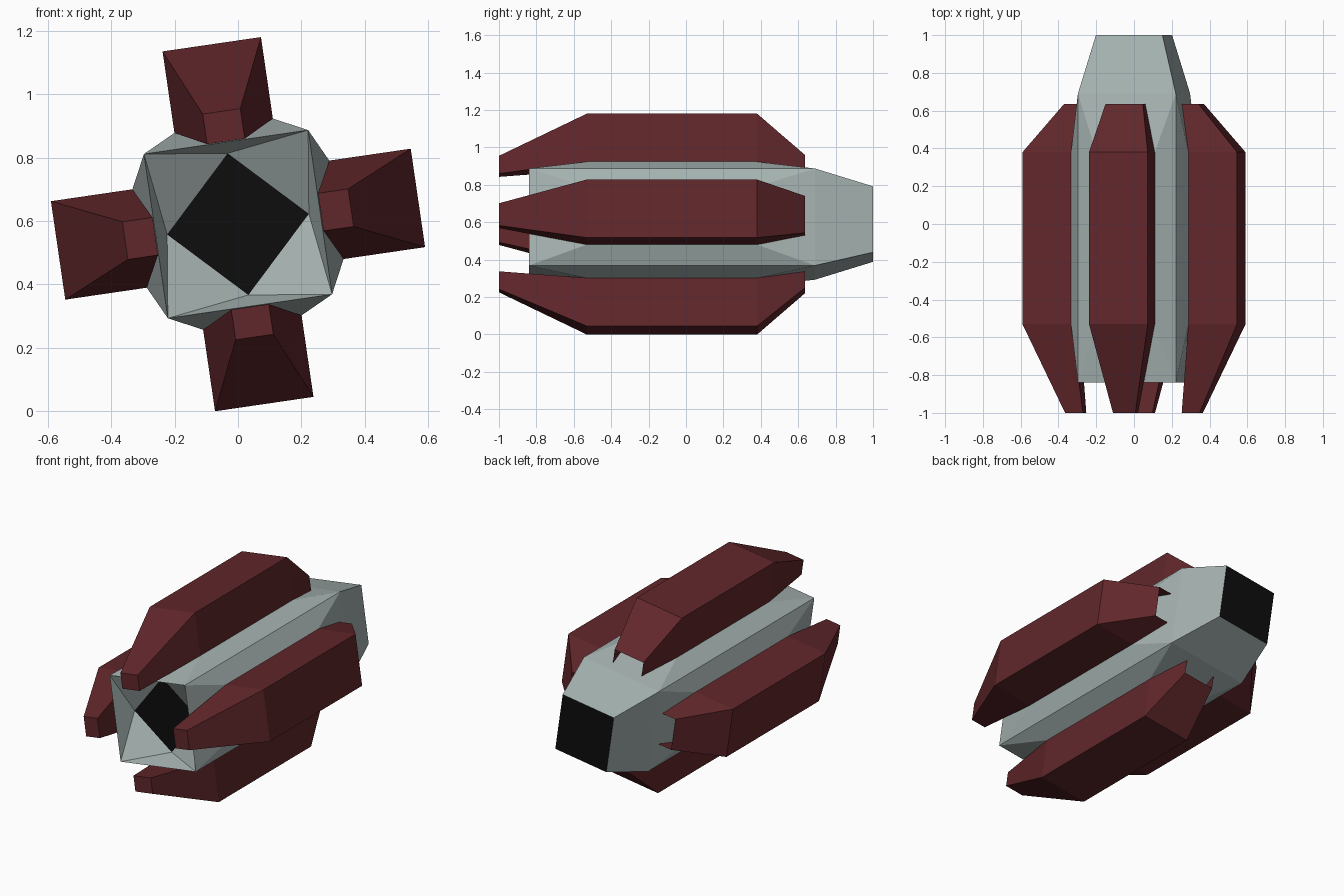
import bpy, bmesh, math

if "Cube" in bpy.data.objects:
    bpy.data.objects.remove(bpy.data.objects["Cube"])

TILT = math.radians(8.3)
CENTRE_Z = 0.59


def place(u, y, v, quarter=0):
    """Cross-section point (u, v) at depth y, turned by quarter turns plus the tilt."""
    a = TILT + quarter * math.pi / 2
    return (u * math.cos(a) - v * math.sin(a), y,
            CENTRE_Z + u * math.sin(a) + v * math.cos(a))


def material(name, rgb):
    m = bpy.data.materials.new(name)
    m.diffuse_color = (*rgb, 1)
    m.use_nodes = True
    m.node_tree.nodes["Principled BSDF"].inputs["Base Color"].default_value = m.diffuse_color
    return m


def finish(name, bm, mats):
    bmesh.ops.remove_doubles(bm, verts=bm.verts, dist=0.0005)
    bmesh.ops.recalc_face_normals(bm, faces=bm.faces)
    mesh = bpy.data.meshes.new(name)
    bm.to_mesh(mesh)
    bm.free()
    for m in mats:
        mesh.materials.append(m)
    ob = bpy.data.objects.new(name, mesh)
    bpy.context.collection.objects.link(ob)
    return ob


grey = material("hull_grey", (0.38, 0.45, 0.44))
red = material("pod_red", (0.12, 0.02, 0.024))
black = material("port_black", (0.004, 0.004, 0.004))

# Hull: square tube with raised side panels, tapered tail and a recessed front port
S, T, D = 0.262, 0.178, 0.226          # hull, tail and port half sizes
W, R = 0.157, 0.314                    # raised panel half width and radius
Y_FRONT, Y_PORT, Y_BACK, Y_TAIL = -0.84, -0.70, 0.69, 1.0
Y0, Y1 = -0.53, 0.38                   # raised panel ends
bm = bmesh.new()
for q in range(4):
    def face(*pts):
        return bm.faces.new([bm.verts.new(place(*p, q)) for p in pts])
    fl, fr = (-S, Y_FRONT, S), (S, Y_FRONT, S)
    bl, br = (-S, Y_BACK, S), (S, Y_BACK, S)
    pfl, pfr, pbl, pbr = (-W, Y0, R), (W, Y0, R), (-W, Y1, R), (W, Y1, R)
    face(pfl, pfr, pbr, pbl)
    face(fl, fr, pfr, pfl)
    face(fr, br, pbr, pfr)
    face(br, bl, pbl, pbr)
    face(bl, fl, pfl, pbl)
    face(bl, br, (T, Y_TAIL, T), (-T, Y_TAIL, T))
    face(fr, fl, (0, Y_PORT, D))
    face(fr, (0, Y_PORT, D), (D, Y_PORT, 0))
# Black port floor and tail plate
port = [place(0, Y_PORT, D, q) for q in range(4)]
tail = [place(T, Y_TAIL, T, q) for q in range(4)]
for ring in (port, tail):
    bm.faces.new([bm.verts.new(p) for p in ring]).material_index = 1
finish("hull", bm, [grey, black])

# Pods: four tapered boxes, closed at the front and open at the rear
#            y,     half width, inner, outer radius
SECTIONS = [(-1.0, 0.06, 0.264, 0.36), (Y0, W, R, 0.574),
            (Y1, W, R, 0.574), (0.635, 0.10, 0.264, 0.36)]
for q, side in enumerate(("top", "left", "bottom", "right")):
    bm = bmesh.new()
    rings = [[bm.verts.new(place(u, y, v, q))
              for u, v in ((-w, r0), (-w, r1), (w, r1), (w, r0))]
             for y, w, r0, r1 in SECTIONS]
    bm.faces.new(rings[0])
    bm.faces.new((rings[0][3], rings[0][0], rings[1][0], rings[1][3]))
    for a, b in zip(rings, rings[1:]):
        for i in range(3):
            bm.faces.new((a[i], a[i + 1], b[i + 1], b[i]))
    finish(side + "_pod", bm, [red])
